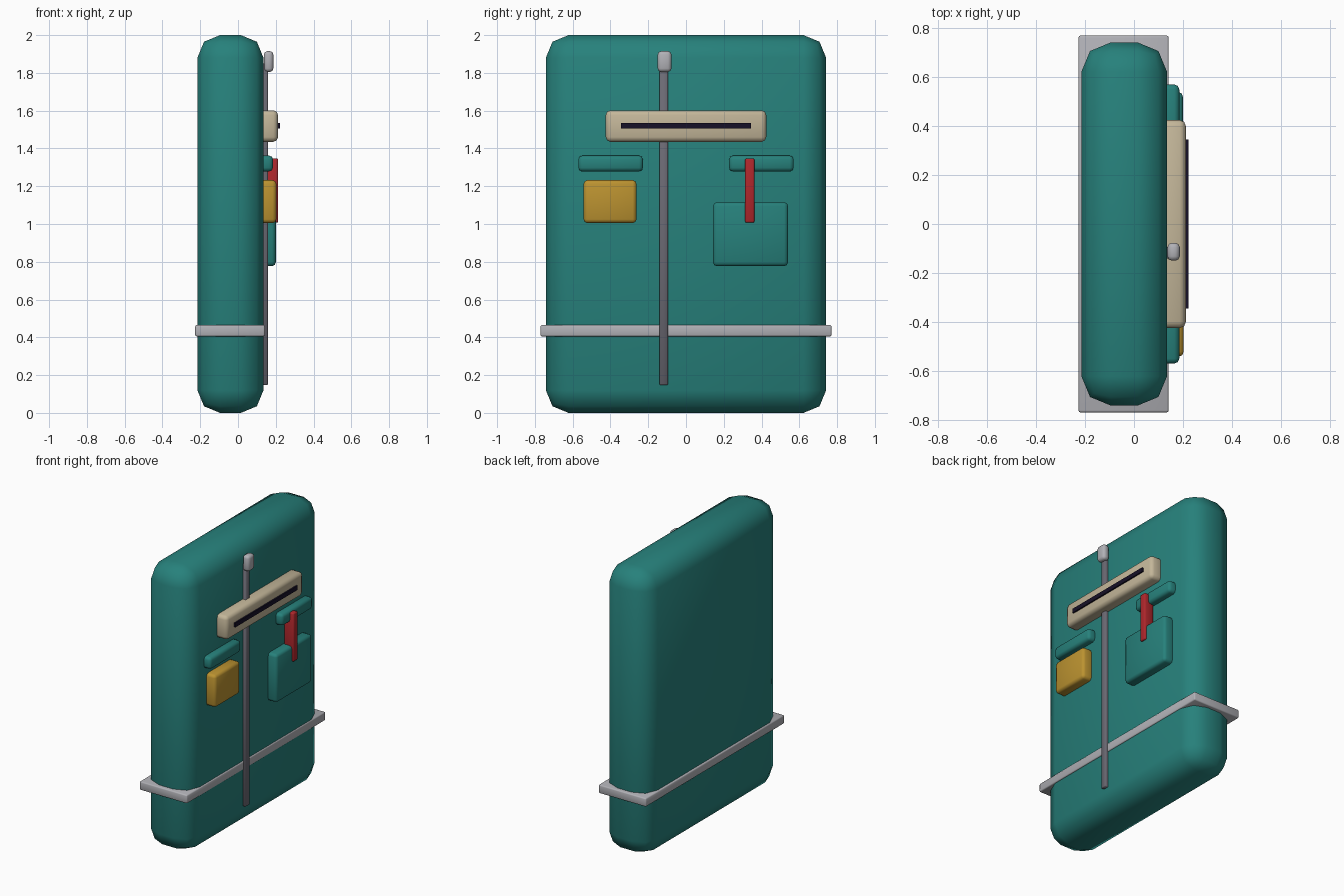
import bpy

cube = bpy.data.objects.get("Cube")
if cube:
    bpy.data.objects.remove(cube, do_unlink=True)


def material(name, r, g, b):
    m = bpy.data.materials.new(name)
    m.use_nodes = True
    m.diffuse_color = (r, g, b, 1)
    bsdf = next(n for n in m.node_tree.nodes if n.type == 'BSDF_PRINCIPLED')
    bsdf.inputs["Base Color"].default_value = (r, g, b, 1)
    bsdf.inputs["Roughness"].default_value = 0.7
    return m


teal = material("teal fabric", 0.02, 0.22, 0.2)
cream = material("cream", 0.55, 0.47, 0.32)
silver = material("silver", 0.44, 0.44, 0.47)
steel = material("dark steel", 0.15, 0.145, 0.175)
mustard = material("mustard", 0.5, 0.29, 0.03)
red = material("red", 0.43, 0.02, 0.025)
black = material("black", 0.008, 0.005, 0.02)


def box(name, x, y, z, mat, bevel=0.0, segments=2):
    """Rounded box spanning the given ranges on each axis."""
    spans = (x, y, z)
    bpy.ops.mesh.primitive_cube_add(size=1, location=[sum(s) / 2 for s in spans])
    ob = bpy.context.object
    ob.name = name
    ob.scale = [s[1] - s[0] for s in spans]
    bpy.ops.object.transform_apply(location=False, rotation=False, scale=True)
    ob.data.materials.append(mat)
    if bevel:
        mod = ob.modifiers.new("Rounding", 'BEVEL')
        mod.width = bevel
        mod.segments = segments
        bpy.ops.object.modifier_apply(modifier=mod.name)
        bpy.ops.object.shade_smooth_by_angle(angle=0.87)
    return ob


# Main slab and the band around it
box("body", (-0.215, 0.135), (-0.742, 0.742), (0, 2), teal, 0.12)
box("band", (-0.227, 0.142), (-0.77, 0.77), (0.405, 0.465), silver, 0.008)

# Long rod with its end cap
box("rod", (0.1, 0.158), (-0.14, -0.095), (0.147, 1.85), steel, 0.004, 1)
box("rod_cap", (0.137, 0.187), (-0.15, -0.077), (1.805, 1.915), silver, 0.018)

# Slotted panel
box("slot_panel", (0.1, 0.212), (-0.425, 0.425), (1.435, 1.602), cream, 0.025)
box("slot", (0.19, 0.222), (-0.345, 0.345), (1.505, 1.535), black)

# Pair of flaps, mirrored
for side, name in ((-1, "right_flap"), (1, "left_flap")):
    y = sorted((side * 0.228, side * 0.57))
    box(name, (0.1, 0.185), y, (1.278, 1.362), teal, 0.02)

# Pockets and strap
box("small_pocket", (0.1, 0.203), (-0.542, -0.262), (1.005, 1.232), mustard, 0.02)
box("large_pocket", (0.1, 0.2), (0.143, 0.54), (0.777, 1.115), teal, 0.02)
box("strap", (0.14, 0.213), (0.313, 0.362), (1.007, 1.347), red, 0.008)
